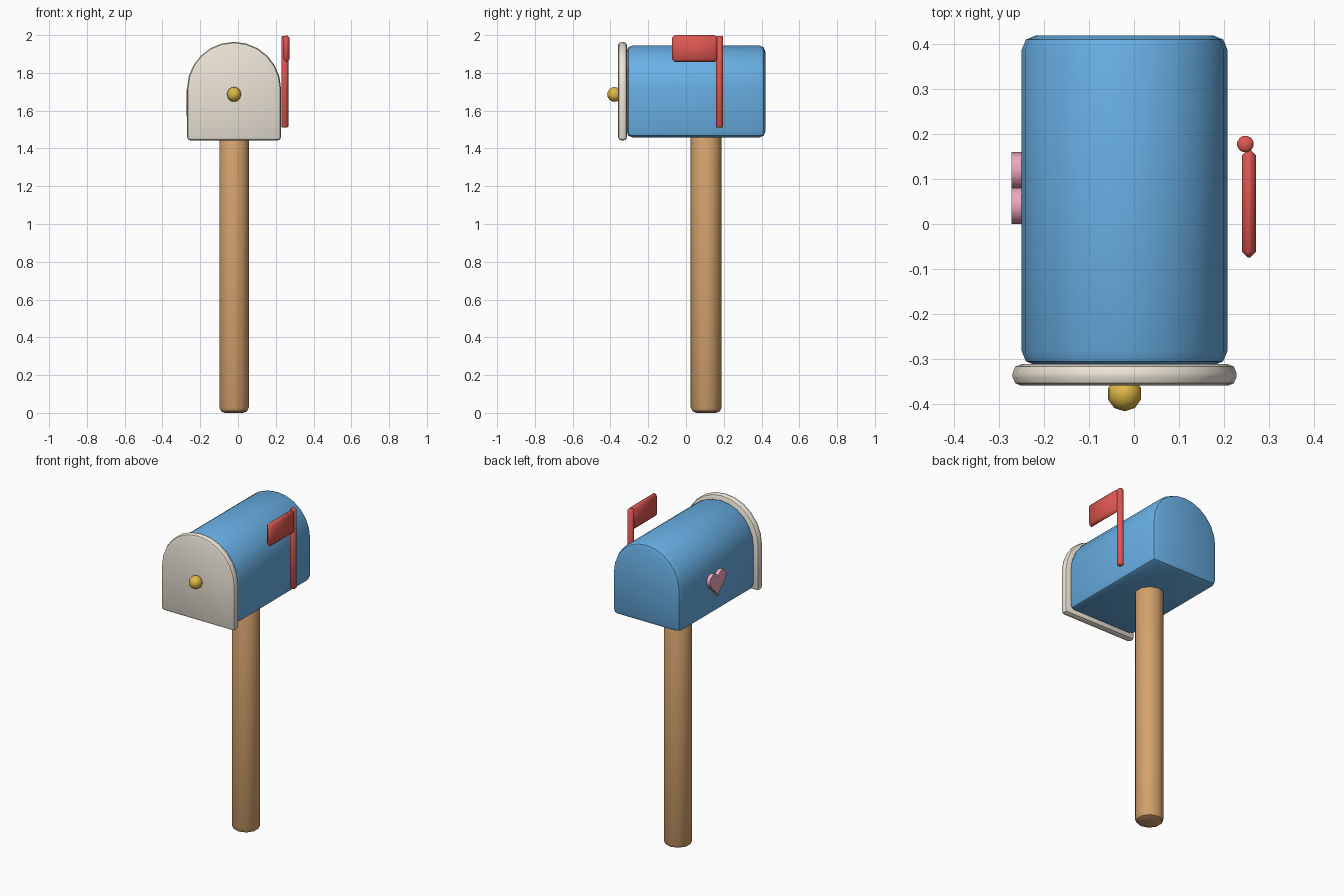
import bpy, bmesh
from math import sin, cos, pi, radians
from mathutils import Vector

if "Cube" in bpy.data.objects:
    bpy.data.objects.remove(bpy.data.objects["Cube"])

CX = -0.021  # centre line of the box and post


def material(name, rgb):
    m = bpy.data.materials.new(name)
    m.diffuse_color = (*[(c / 255) ** 2.2 for c in rgb], 1)
    m.use_nodes = True
    m.node_tree.nodes["Principled BSDF"].inputs["Base Color"].default_value = m.diffuse_color
    return m


BLUE = material("blue paint", (104, 174, 228))
CREAM = material("cream paint", (236, 229, 214))
WOOD = material("wood", (210, 160, 108))
RED = material("red paint", (222, 88, 82))
GOLD = material("brass", (222, 182, 72))
PINK = material("pink paint", (238, 165, 190))


def finish(ob, name, mat, bevel=0, segments=2, angle=40):
    ob.name = name
    ob.data.materials.append(mat)
    bpy.ops.object.select_all(action='DESELECT')
    ob.select_set(True)
    bpy.context.view_layer.objects.active = ob
    if bevel:
        mod = ob.modifiers.new("Bevel", 'BEVEL')
        mod.width, mod.segments = bevel, segments
        mod.limit_method, mod.angle_limit = 'ANGLE', radians(40)
        bpy.ops.object.modifier_apply(modifier=mod.name)
    bpy.ops.object.shade_smooth_by_angle(angle=radians(angle))
    return ob


def extrude_profile(points, offset):
    """Solid made by sweeping a closed outline along an offset."""
    bm = bmesh.new()
    face = bm.faces.new([bm.verts.new(p) for p in points])
    new = bmesh.ops.extrude_face_region(bm, geom=[face])["geom"]
    bmesh.ops.translate(bm, vec=Vector(offset),
                        verts=[v for v in new if isinstance(v, bmesh.types.BMVert)])
    bmesh.ops.recalc_face_normals(bm, faces=bm.faces)
    me = bpy.data.meshes.new("solid")
    bm.to_mesh(me)
    bm.free()
    ob = bpy.data.objects.new("solid", me)
    bpy.context.collection.objects.link(ob)
    return ob


def arch(r, bottom, spring, y0, y1):
    pts = [(CX - r, y0, bottom), (CX + r, y0, bottom)]
    pts += [(CX + r * cos(pi * i / 12), y0, spring + r * sin(pi * i / 12)) for i in range(13)]
    return extrude_profile(pts, (0, y1 - y0, 0))


def cylinder(sides, r, x, y, z0, z1):
    bpy.ops.mesh.primitive_cylinder_add(vertices=sides, radius=r, depth=z1 - z0,
                                        location=(x, y, (z0 + z1) / 2))
    return bpy.context.object


# Arched box and its front door
finish(arch(0.229, 1.458, 1.716, -0.315, 0.42), "mailbox_body", BLUE, 0.032)
finish(arch(0.249, 1.442, 1.715, -0.36, -0.312), "front_door", CREAM, 0.019)

# Post
finish(cylinder(10, 0.082, CX, 0.107, 0, 1.49), "post", WOOD, 0.03)

# Door knob
bpy.ops.mesh.primitive_uv_sphere_add(segments=10, ring_count=8, radius=0.039,
                                     location=(CX, -0.378, 1.686))
finish(bpy.context.object, "door_knob", GOLD, angle=60)

# Signal flag
finish(cylinder(6, 0.021, 0.248, 0.178, 1.51, 1.996), "flag_pole", RED, 0.006, 1, 65)
bpy.ops.mesh.primitive_cube_add(size=1, location=(0.256, 0.046, 1.929))
flag = bpy.context.object
flag.scale = (0.032, 0.242, 0.142)
bpy.ops.object.transform_apply(location=False, rotation=False, scale=True)
finish(flag, "flag", RED, 0.014, 1, 50)

# Heart on the left side
heart = []
for i in range(24):
    t = 2 * pi * i / 24
    heart.append((-0.273, 0.08 + 0.08 * sin(t) ** 3,
                  1.654 + 0.005 * (13 * cos(t) - 5 * cos(2 * t) - 2 * cos(3 * t) - cos(4 * t))))
finish(extrude_profile(heart, (0.035, 0, 0)), "heart", PINK)
